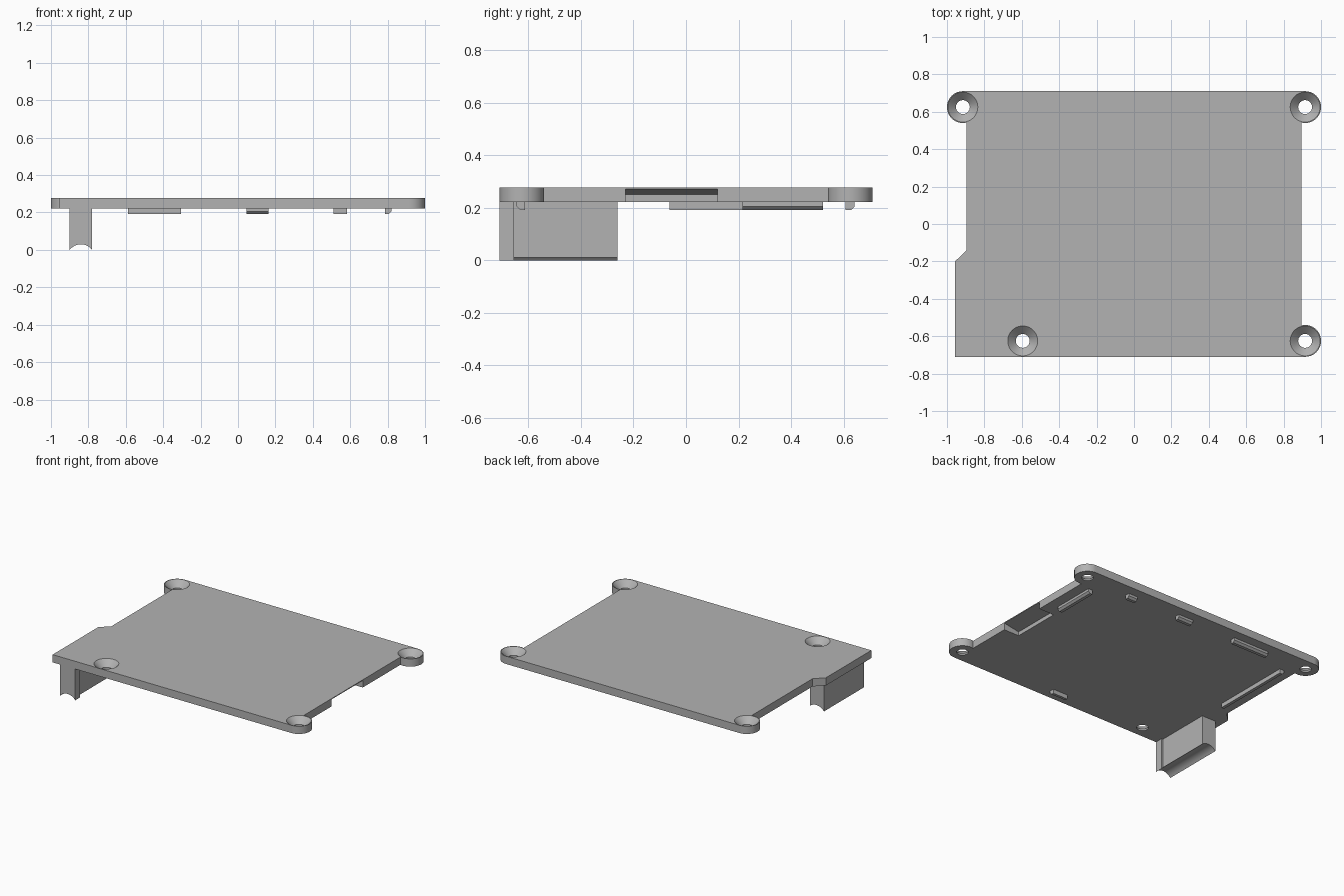
import bpy, bmesh, math
from mathutils import Vector

cube = bpy.data.objects.get("Cube")
if cube:
    bpy.data.objects.remove(cube, do_unlink=True)

grey = bpy.data.materials.new("plain_grey")
grey.use_nodes = True
COLOR = (0.45, 0.45, 0.45, 1)
grey.diffuse_color = COLOR
grey.node_tree.nodes["Principled BSDF"].inputs["Base Color"].default_value = COLOR

BOTTOM, TOP = 0.222, 0.277
EDGE_X, EDGE_Y, LUG_R = 0.895, 0.71, 0.085
LUG_X, LUG_Y = 0.915, 0.625


def prism(name, points, direction):
    """Extrude a closed planar outline along a direction."""
    bm = bmesh.new()
    base = bm.faces.new([bm.verts.new(p) for p in points])
    new = bmesh.ops.extrude_face_region(bm, geom=[base])["geom"]
    moved = [v for v in new if isinstance(v, bmesh.types.BMVert)]
    bmesh.ops.translate(bm, verts=moved, vec=Vector(direction))
    bmesh.ops.recalc_face_normals(bm, faces=bm.faces)
    return to_object(name, bm)


def to_object(name, bm):
    mesh = bpy.data.meshes.new(name)
    bm.to_mesh(mesh)
    bm.free()
    mesh.materials.append(grey)
    obj = bpy.data.objects.new(name, mesh)
    bpy.context.collection.objects.link(obj)
    return obj


def lathe(name, profile, x, y, steps=48):
    """Solid of revolution about a vertical axis; profile is (radius, z)."""
    bm = bmesh.new()
    rings = []
    for r, z in profile:
        angles = [2 * math.pi * i / steps for i in range(steps)]
        rings.append([bm.verts.new((x + r * math.cos(a), y + r * math.sin(a), z)) for a in angles])
    for low, high in zip(rings, rings[1:]):
        for i in range(steps):
            j = (i + 1) % steps
            bm.faces.new((low[i], low[j], high[j], high[i]))
    bm.faces.new(rings[0])
    bm.faces.new(rings[-1])
    bmesh.ops.recalc_face_normals(bm, faces=bm.faces)
    return to_object(name, bm)


def cut(obj, cutters):
    """Subtract the cutters, bake the result and drop them."""
    for c in cutters:
        c.hide_render = True
        mod = obj.modifiers.new("cut", "BOOLEAN")
        mod.operation, mod.solver, mod.object = "DIFFERENCE", "EXACT", c
    graph = bpy.context.evaluated_depsgraph_get()
    mesh = bpy.data.meshes.new_from_object(obj.evaluated_get(graph))
    obj.modifiers.clear()
    obj.data = mesh
    for c in cutters:
        bpy.data.objects.remove(c, do_unlink=True)


def arc(cx, cy, start, end, steps=30):
    angles = [math.radians(start + (end - start) * i / steps) for i in range(steps + 1)]
    return [(cx + LUG_R * math.cos(a), cy + LUG_R * math.sin(a)) for a in angles]


# Plate with three round corner lugs and a chamfered side extension
meet = math.degrees(math.acos((EDGE_X - LUG_X) / LUG_R))
outline = [(-0.957, -EDGE_Y)]
outline += arc(LUG_X, -LUG_Y, -90, meet)
outline += arc(LUG_X, LUG_Y, -meet, 90)
outline += arc(-LUG_X, LUG_Y, 90, 180 + meet)
outline += [(-EDGE_X, -0.14), (-0.957, -0.2)]
plate = prism("cover_plate", [(x, y, BOTTOM) for x, y in outline], (0, 0, TOP - BOTTOM))

# Countersunk screw holes
sink = [(0.037, BOTTOM - 0.05), (0.037, TOP - 0.043), (0.08, TOP), (0.08, TOP + 0.05)]
holes = [(LUG_X, LUG_Y), (LUG_X, -LUG_Y), (-LUG_X, LUG_Y), (-0.595, -LUG_Y)]
cutters = [lathe("hole_cutter", sink, x, y) for x, y in holes]

# Tapered recess under the left edge
recess = [(0.775, 0.15), (0.775, 0.25), (EDGE_X, 0.271), (0.96, 0.271), (0.96, 0.15)]
cutters.append(prism("recess_cutter", [(x, -0.23, z) for x, z in recess], (0, 0.35, 0)))
cut(plate, cutters)


# Leg with a hollow round foot; the front strip is slightly wider
def leg(name, right_x, y0, y1):
    left_x, mid, radius, peak = -0.9, -0.84, 0.075, 0.03
    steps = 16
    pts = [(left_x, y0, BOTTOM)]
    for i in range(steps + 1):
        x = left_x + (right_x - left_x) * i / steps
        pts.append((x, y0, peak - radius + math.sqrt(radius ** 2 - (x - mid) ** 2)))
    pts.append((right_x, y0, BOTTOM))
    return prism(name, pts, (0, y1 - y0, 0))


leg("leg_front_strip", -0.78, -EDGE_Y, -0.655)
leg("leg", -0.791, -0.655, -0.26)


# Locating ribs below the plate, chamfered on their outer lower edge
def rib(name, axis, inner, outer, start, end):
    low, c = 0.192, 0.013
    side = math.copysign(c, outer)
    section = [(inner, BOTTOM), (inner, low), (outer - side, low), (outer, low + c), (outer, BOTTOM)]
    if axis == "x":
        prism(name, [(start, a, z) for a, z in section], (end - start, 0, 0))
    else:
        prism(name, [(a, start, z) for a, z in section], (0, end - start, 0))


rib("back_rib_long", "x", 0.607, 0.642, -0.587, -0.305)
rib("back_rib_middle", "x", 0.607, 0.642, 0.045, 0.162)
rib("back_rib_short", "x", 0.607, 0.642, 0.51, 0.582)
rib("front_rib", "x", -0.613, -0.645, 0.045, 0.162)
rib("left_rib", "y", 0.785, 0.82, 0.215, 0.522)
rib("right_rib", "y", -0.785, -0.82, -0.063, 0.522)

# Smooth the round walls and keep the edges sharp
bpy.ops.object.select_all(action="DESELECT")
for obj in bpy.context.collection.objects:
    if obj.type == "MESH" and grey.name in obj.data.materials:
        obj.select_set(True)
        bpy.context.view_layer.objects.active = obj
bpy.ops.object.shade_smooth_by_angle(angle=math.radians(30))
